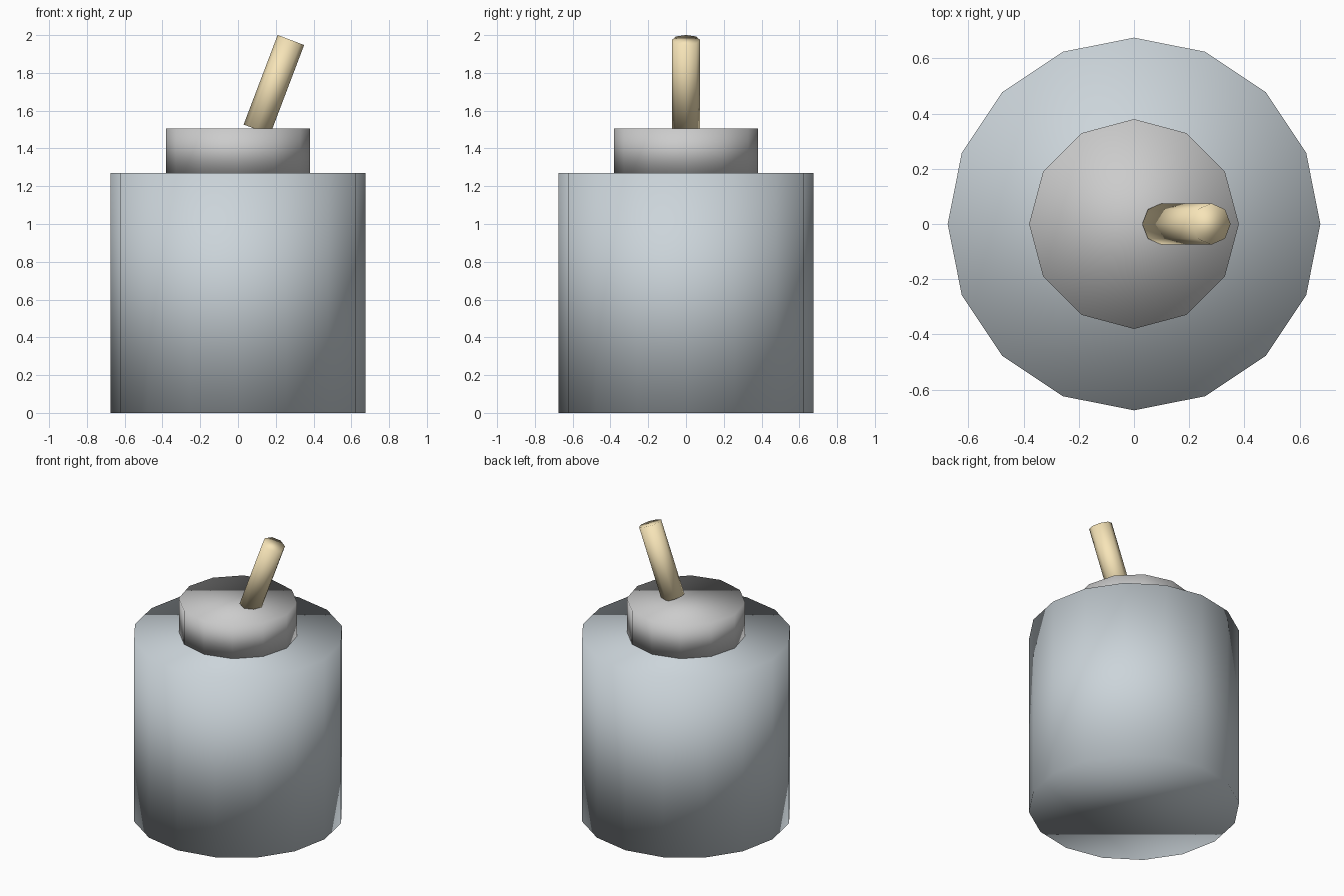
import bpy
from math import atan2, hypot

if "Cube" in bpy.data.objects:
    bpy.data.objects.remove(bpy.data.objects["Cube"])


def cylinder(name, sides, radius, bottom, top, color):
    """Capped, fully smooth-shaded low-poly cylinder between two points in the XZ plane."""
    (x0, z0), (x1, z1) = bottom, top
    bpy.ops.mesh.primitive_cylinder_add(
        vertices=sides, radius=radius, depth=hypot(x1 - x0, z1 - z0),
        location=((x0 + x1) / 2, 0, (z0 + z1) / 2),
        rotation=(0, atan2(x1 - x0, z1 - z0), 0))
    obj = bpy.context.object
    obj.name = name
    bpy.ops.object.shade_smooth()
    mat = bpy.data.materials.new(name + "_color")
    mat.diffuse_color = (*color, 1)
    mat.use_nodes = True
    mat.node_tree.nodes["Principled BSDF"].inputs["Base Color"].default_value = mat.diffuse_color
    obj.data.materials.append(mat)
    return obj


# Wide body
cylinder("body", 16, 0.675, (0, 0), (0, 1.27), (0.60, 0.66, 0.70))
# Narrow collar on top
cylinder("collar", 12, 0.38, (0, 1.27), (0, 1.505), (0.85, 0.87, 0.88))
# Tilted fuse stick
cylinder("stick", 8, 0.075, (0.10, 1.50), (0.28, 1.974), (0.93, 0.78, 0.48))
